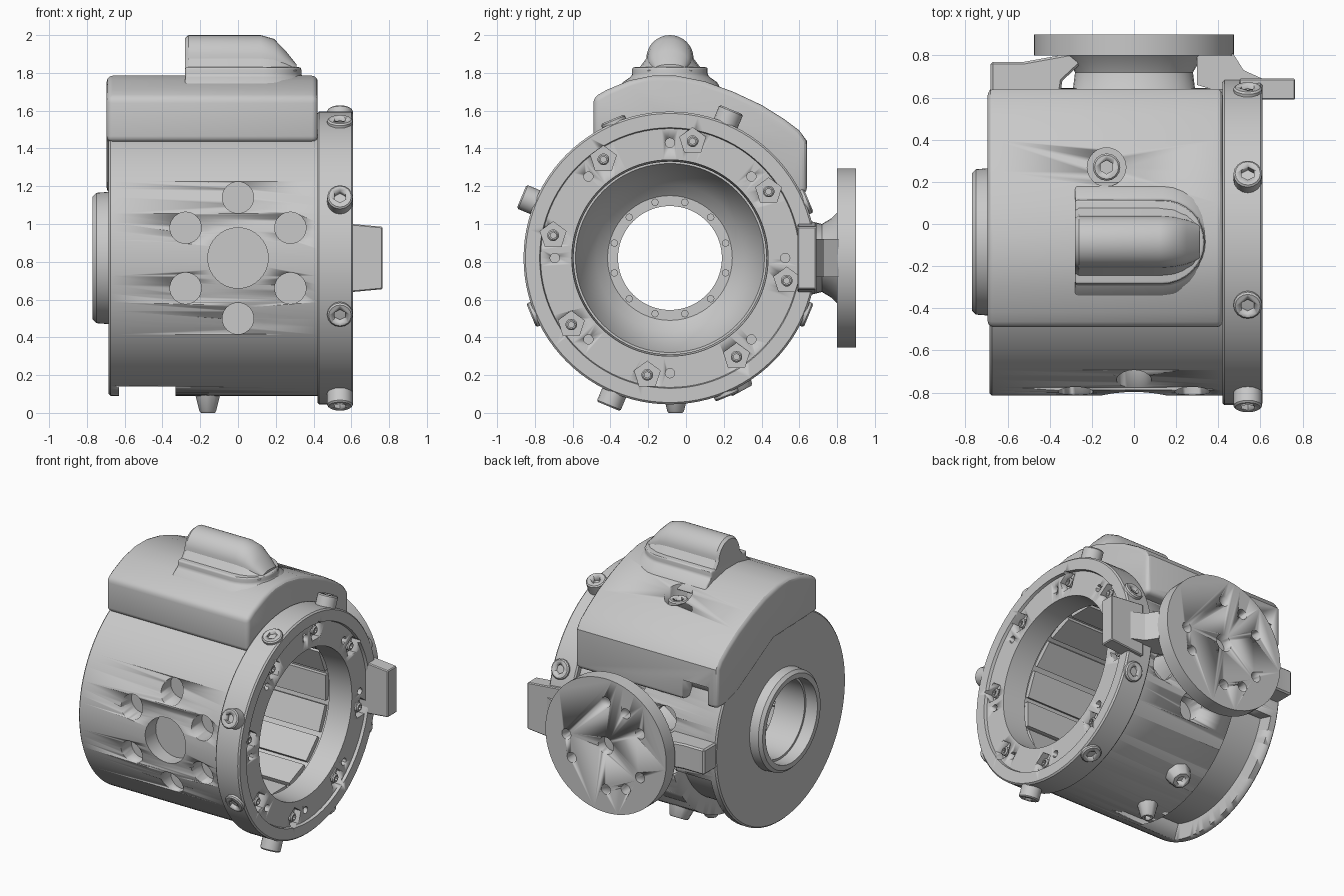
import bpy, bmesh
from math import sin, cos, pi, radians, sqrt
from mathutils import Vector, Matrix

if "Cube" in bpy.data.objects:
    bpy.data.objects.remove(bpy.data.objects["Cube"])

CY, CZ = -0.085, 0.82          # main axis, running along x
GREY = (0.58, 0.58, 0.58, 1)
mat = bpy.data.materials.new("cast_grey")
mat.use_nodes = True
mat.diffuse_color = GREY
bsdf = next(n for n in mat.node_tree.nodes if n.type == "BSDF_PRINCIPLED")
bsdf.inputs["Base Color"].default_value = GREY
bsdf.inputs["Roughness"].default_value = 0.6


def activate(ob):
    bpy.ops.object.select_all(action="DESELECT")
    ob.select_set(True)
    bpy.context.view_layer.objects.active = ob


def finish(name, bm, bevel=0, segments=3):
    bmesh.ops.recalc_face_normals(bm, faces=bm.faces)
    me = bpy.data.meshes.new(name)
    bm.to_mesh(me)
    bm.free()
    me.materials.append(mat)
    ob = bpy.data.objects.new(name, me)
    bpy.context.collection.objects.link(ob)
    activate(ob)
    if bevel:
        m = ob.modifiers.new("bevel", "BEVEL")
        m.width, m.segments, m.limit_method = bevel, segments, "ANGLE"
        m.angle_limit = radians(40)
        bpy.ops.object.modifier_apply(modifier=m.name)
    bpy.ops.object.shade_smooth_by_angle(angle=radians(30))
    return ob


def carve(ob, shape, *args):
    """Cut one simple solid out of ob; keep the old mesh if the cut destroys it."""
    bm = bmesh.new()
    shape(bm, *args)
    cutter = finish(ob.name + "_cutter", bm)
    cutter.hide_render = True
    before = ob.data.copy()
    activate(ob)
    m = ob.modifiers.new("cut", "BOOLEAN")
    m.operation, m.solver, m.object = "DIFFERENCE", "EXACT", cutter
    # the cut goes ahead of the smoothing modifier
    bpy.ops.object.modifier_move_to_index(modifier=m.name, index=0)
    bpy.ops.object.modifier_apply(modifier=m.name)
    if len(ob.data.vertices) < len(before.vertices) / 2:
        ob.data = before
    bpy.data.objects.remove(cutter)


def loft(bm, rings, wrap=False):
    """Skin a list of closed point loops, wrapped round or capped."""
    loops = [[bm.verts.new(p) for p in ring] for ring in rings]
    n = len(loops[0])
    for a, b in zip(loops, loops[1:] + (loops[:1] if wrap else [])):
        for i in range(n):
            bm.faces.new((a[i], a[(i + 1) % n], b[(i + 1) % n], b[i]))
    if not wrap:
        bm.faces.new(loops[0])
        bm.faces.new(loops[-1])


def polar(x, r, a):
    return Vector((x, CY + r * cos(a), CZ + r * sin(a)))


def lathe(bm, profile, start=0, end=360, steps=96):
    full = end - start == 360
    angles = [radians(start + (end - start) * i / steps) for i in range(steps + (not full))]
    loft(bm, [[polar(x, r, a) for x, r in profile] for a in angles], wrap=full)


def rod(bm, p, q, r, n=24, r2=None):
    p, q = Vector(p), Vector(q)
    d = q - p
    mtx = Matrix.Translation((p + q) / 2) @ d.to_track_quat("Z", "Y").to_matrix().to_4x4()
    bmesh.ops.create_cone(bm, cap_ends=True, segments=n, radius1=r,
                          radius2=r if r2 is None else r2, depth=d.length, matrix=mtx)


def box(bm, lo, hi, matrix=Matrix()):
    lo, hi = Vector(lo), Vector(hi)
    m = Matrix.Translation((lo + hi) / 2) @ Matrix.Diagonal((*(hi - lo), 1))
    bmesh.ops.create_cube(bm, size=1, matrix=matrix @ m)


def bolt(name, p, q, r, r2=None, n=16):
    """Cap bolt from p to its head at q, with a hexagonal socket."""
    p, q = Vector(p), Vector(q)
    bm = bmesh.new()
    rod(bm, p, q, r, n, r2)
    ob = finish(name, bm, 0.008, 1)
    d = (q - p).normalized()
    carve(ob, rod, q - d * 0.04, q + d * 0.02, (r2 or r) * 0.5, 6)


# Housing: shell, end ring, bowl and rear boss turned as one piece
bm = bmesh.new()
lathe(bm, [(-0.77, 0.29), (-0.77, 0.325), (-0.75, 0.345), (-0.685, 0.35), (-0.685, 0.72),
           (-0.675, 0.73), (0.42, 0.73), (0.42, 0.765), (0.43, 0.775), (0.6, 0.775),
           (0.61, 0.765), (0.61, 0.69), (0.59, 0.685), (0.59, 0.52), (0.42, 0.51),
           (0.42, 0.56), (-0.18, 0.56), (-0.18, 0.5), (-0.3, 0.46), (-0.4, 0.39),
           (-0.45, 0.33), (-0.45, 0.275), (-0.68, 0.275), (-0.68, 0.29)])
housing = finish("housing", bm)

# Slot behind the rear plate
carve(housing, lathe, [(-0.63, 0.62), (-0.33, 0.62), (-0.33, 0.85), (-0.63, 0.85)], -111, -15, 40)

# Round ports on the front and back of the shell
ports = [(0, 0, 0.16)]
for k in range(6):
    a = k * pi / 3 + pi / 2
    ports.append((0.32 * cos(a), 0.32 * sin(a), 0.083))
for side in (-1, 1):
    for x, z, r in ports:
        floor = 0.58 * sqrt(1 - (z / 0.73) ** 2) + 0.03
        carve(housing, rod, (x, CY + side * floor, CZ + z), (x, CY + side * 0.77, CZ + z), r, 32)

# Holes, pockets and bolts in the ring face, and bolts around its rim
for k in range(8):
    a = radians(90 + 45 * k)
    carve(housing, rod, polar(0.53, 0.61, a), polar(0.65, 0.61, a), 0.025, 12)
    a -= radians(11)
    carve(housing, rod, polar(0.54, 0.63, a), polar(0.65, 0.63, a), 0.072, 5)
    bolt("face_bolt", polar(0.52, 0.63, a), polar(0.585, 0.63, a), 0.033, n=8)
    a = radians(22.5 + 45 * k)
    top = 0.85 if k in (1, 3, 5) else 0.795
    bolt("rim_bolt", polar(0.54, 0.7, a), polar(0.54, top, a), 0.068)

# Panels lining the bore and studs around the bowl
bm = bmesh.new()
for k in range(16):
    turn = Matrix.Translation((0, CY, CZ)) @ Matrix.Rotation(2 * pi * k / 16, 4, "X")
    box(bm, (-0.15, -0.09, 0.525), (0.38, 0.09, 0.57), turn)
finish("bore_panels", bm)
bm = bmesh.new()
for k in range(12):
    a = radians(15 + 30 * k)
    rod(bm, polar(-0.48, 0.305, a), polar(-0.41, 0.305, a), 0.02, 8)
finish("bowl_studs", bm)

# Top cover
section = [(-.49, 1.435), (-.49, 1.67), (-.42, 1.71), (-.3, 1.76), (-.18, 1.785), (-.05, 1.785),
           (.1, 1.755), (.25, 1.70), (.4, 1.63), (.52, 1.555), (.6, 1.495), (.64, 1.44),
           (.64, 1.16), (.54, 1.16), (.4, 1.2), (0, 1.42)]
bm = bmesh.new()
loft(bm, [[(x, y, z) for y, z in section] for x in (-0.695, 0.422)])
cover = finish("top_cover", bm, 0.03)
carve(cover, rod, (-0.13, 0.27, 1.58), (-0.13, 0.27, 1.9), 0.092)
carve(cover, box, (-0.62, 0.53, 1.1), (-0.42, 0.7, 1.3))
bolt("cover_bolt", (-0.13, 0.27, 1.55), (-0.13, 0.27, 1.66), 0.065)

# Hump on the cover with its flared foot
arc = [pi * (i / 16 - 0.5) for i in range(17)]
bm = bmesh.new()
loft(bm, [[(-0.28, CY + w, z), (-0.28, CY - w, z)] +
          [(0.135 + w * cos(a), CY + w * sin(a), z) for a in arc]
          for z, w in ((1.68, 0.29), (1.75, 0.25), (1.785, 0.2), (1.83, 0.2))])
finish("hump_foot", bm, 0.012)


def arch(x, top, w):
    r = min(w, (top - 1.81) * 0.65)
    curve = [(w * cos(pi * i / 16), top - r + r * sin(pi * i / 16)) for i in range(17)]
    return [(x, CY + y, z) for y, z in [(w * 1.4, 1.81)] + curve + [(-w * 1.4, 1.81)]]


bm = bmesh.new()
loft(bm, [arch(*s) for s in [(-0.28, 1.985, 0.115), (-0.262, 2.0, 0.125), (0.12, 2.0, 0.125),
                             (0.19, 1.98, 0.12), (0.25, 1.92, 0.105), (0.31, 1.845, 0.08)]])
finish("hump", bm)

# Mounting flange with its bolt holes
bm = bmesh.new()
rod(bm, (0, 0.8, CZ), (0, 0.9, CZ), 0.475, 64)
flange = finish("mount_flange", bm)
carve(flange, rod, (0, 0.83, CZ), (0, 1, CZ), 0.06)
for deg in (30, 60, 90, 180, 210, 270, 300, 330):
    x, z = -0.31 * cos(radians(deg)), CZ + 0.31 * sin(radians(deg))
    carve(flange, rod, (x, 0.75, z), (x, 1, z), 0.036, 16)

# Waisted neck between flange and housing
bm = bmesh.new()
loft(bm, [[(w * cos(a), y, CZ + h * sin(a)) for a in [2 * pi * i / 32 for i in range(32)]]
          for y, w, h in [(0.55, 0.36, 0.26), (0.64, 0.29, 0.2), (0.72, 0.28, 0.18),
                          (0.77, 0.31, 0.21), (0.82, 0.36, 0.26)]])
finish("neck", bm)

# Side lug, its web to the flange, and the rear bracket
bm = bmesh.new()
loft(bm, [[(x, y, CZ + s * h) for y, s in ((0.59, -1), (0.69, -1), (0.69, 1), (0.59, 1))]
          for x, h in ((0.5, 0.19), (0.765, 0.165))])
finish("side_lug", bm, 0.006, 1)
bm = bmesh.new()
web = [(0.3, 0.82), (0.47, 0.81), (0.52, 0.73), (0.62, 0.685), (0.5, 0.6), (0.3, 0.66)]
loft(bm, [[(x, y, z) for x, y in web] for z in (0.72, 0.92)])
finish("lug_web", bm)
bm = bmesh.new()
plan = [(-0.68, 0.55), (-0.68, 0.77), (-0.52, 0.77), (-0.3, 0.81), (-0.2, 0.81), (-0.34, 0.68), (-0.36, 0.55)]
loft(bm, [[(x, y, z) for x, y in plan] for z in (0.74, 0.92)])
finish("rear_bracket", bm, 0.01, 1)

# Drain plugs under the housing
bolt("drain_plug", (-0.16, -0.055, 0.14), (-0.16, -0.055, 0.0), 0.08, 0.045, 8)
low = radians(-61.5)
bolt("lower_plug", polar(-0.15, 0.68, low), polar(-0.15, 0.8, low), 0.1, 0.065, 8)
